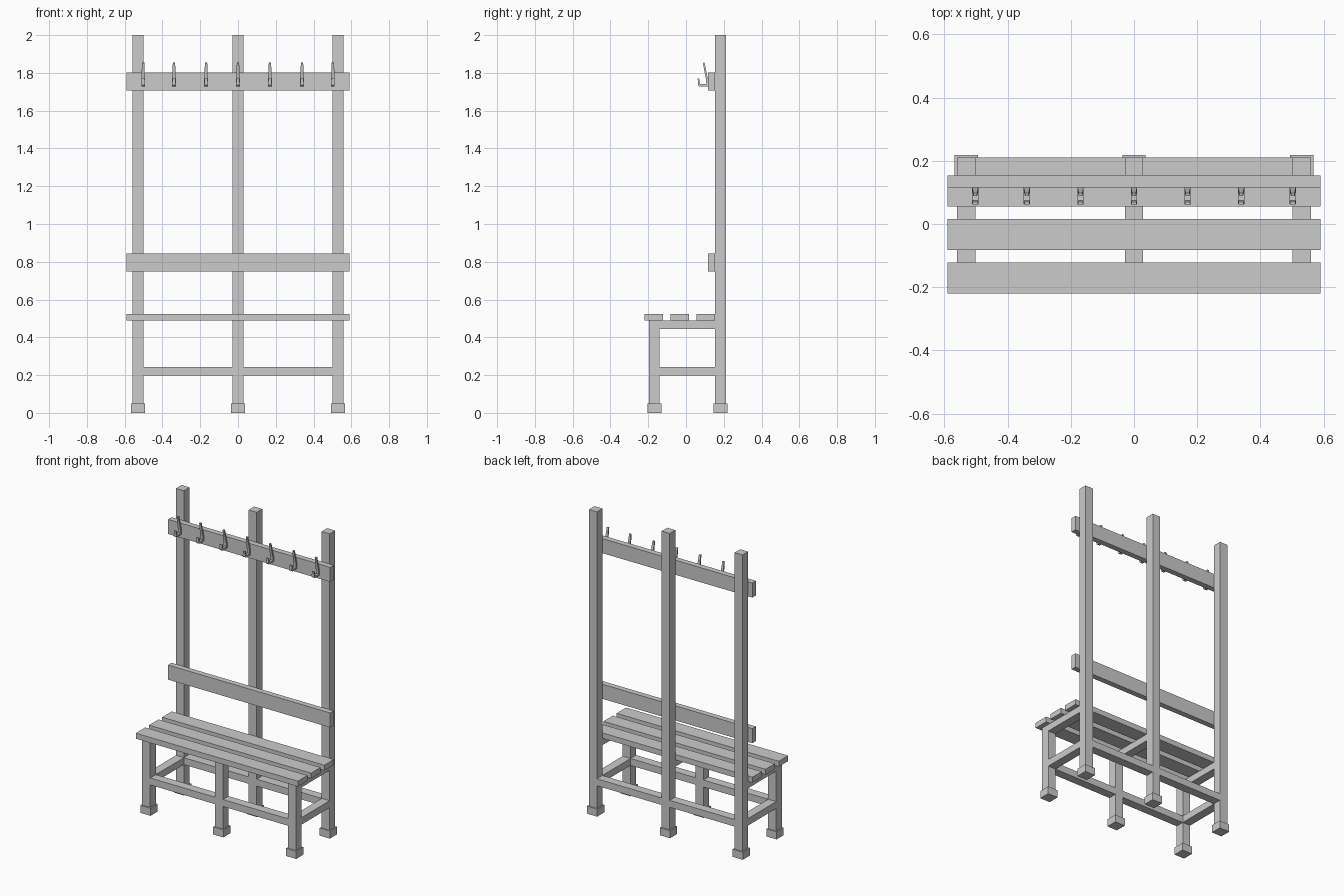
import bpy, bmesh

if "Cube" in bpy.data.objects:
    bpy.data.objects.remove(bpy.data.objects["Cube"])


def box(name, x, y, z):
    """Box from (min, max) ranges along each axis."""
    bm = bmesh.new()
    bmesh.ops.create_cube(bm, size=1)
    for v in bm.verts:
        v.co = [r[0] if c < 0 else r[1] for c, r in zip(v.co, (x, y, z))]
    return finish(name, bm)


def finish(name, bm):
    bmesh.ops.recalc_face_normals(bm, faces=bm.faces)
    mesh = bpy.data.meshes.new(name)
    bm.to_mesh(mesh)
    bm.free()
    ob = bpy.data.objects.new(name, mesh)
    bpy.context.collection.objects.link(ob)
    return ob


def add_profile(bm, points, x):
    """Extrude a side profile of (y, z, half width) points across x."""
    sides = [[bm.verts.new((x + s * w, y, z)) for y, z, w in points] for s in (-1, 1)]
    n = len(points)
    for side in sides:
        bm.faces.new(side)
    for i in range(n):
        j = (i + 1) % n
        bm.faces.new((sides[0][i], sides[0][j], sides[1][j], sides[1][i]))


def around(c, half):
    return (c - half, c + half)


W = 0.029            # half thickness of the square tubes
FOOT = 0.037         # half width of the feet
BACK, FRONT = 0.182, -0.168
COLUMNS = {"left": -0.53, "middle": 0.0, "right": 0.53}
RAIL_Z = (0.198, 0.244)

# Posts, legs, feet and seat bearers
for side, x in COLUMNS.items():
    box(f"{side}_back_post", around(x, W), around(BACK, W), (0.05, 2.0))
    box(f"{side}_front_leg", around(x, W), around(FRONT, W), (0.05, 0.443))
    box(f"{side}_seat_bearer", around(x, W), (FRONT - W, BACK - W), (0.443, 0.488))
    for end, y in (("back", BACK), ("front", FRONT)):
        box(f"{side}_{end}_foot", around(x, FOOT), around(y, FOOT), (0, 0.05))

# Lower rails along the length and at both ends
for end, y in (("back", BACK), ("front", FRONT)):
    for side, x in (("left", (-0.53 + W, -W)), ("right", (W, 0.53 - W))):
        box(f"{end}_{side}_lower_rail", x, around(y, W), RAIL_Z)
for side in ("left", "right"):
    box(f"{side}_end_rail", around(COLUMNS[side], W), (FRONT + W, BACK - W), RAIL_Z)

# Seat slats, backrest and hook board
LENGTH = (-0.59, 0.59)
for i, y in enumerate((-0.22, -0.082, 0.055)):
    box(f"seat_slat_{i + 1}", LENGTH, (y, y + 0.098), (0.488, 0.524))
box("backrest_board", LENGTH, (0.116, BACK - W), (0.748, 0.844))
box("hook_board", LENGTH, (0.116, BACK - W), (1.706, 1.802))

# Coat hooks: long leaning prong plus a short upturned lower hook
prong = [(0.116, 1.735, 0.010), (0.116, 1.765, 0.010), (0.098, 1.855, 0.006),
         (0.089, 1.853, 0.006), (0.106, 1.765, 0.010), (0.108, 1.735, 0.010)]
lower = [(0.116, 1.729, 0.010), (0.116, 1.740, 0.010), (0.074, 1.740, 0.010),
         (0.070, 1.770, 0.008), (0.062, 1.770, 0.008), (0.063, 1.735, 0.010),
         (0.069, 1.729, 0.010)]
for i, x in enumerate((-0.502, -0.339, -0.169, 0, 0.169, 0.339, 0.502)):
    bm = bmesh.new()
    add_profile(bm, prong, x)
    add_profile(bm, lower, x)
    finish(f"coat_hook_{i + 1}", bm)
